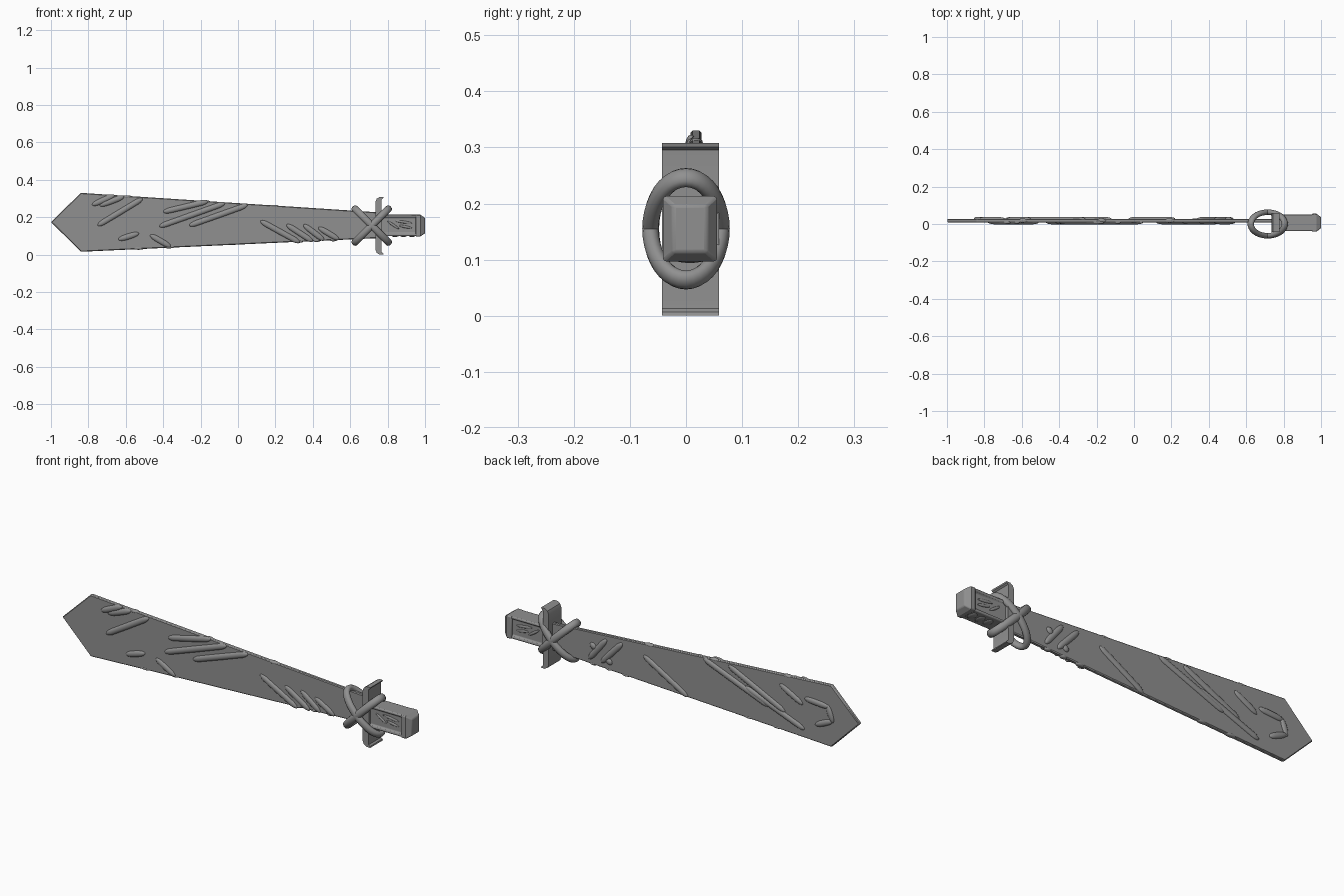
import bpy, bmesh, math
from mathutils import Vector, Matrix

if "Cube" in bpy.data.objects:
    bpy.data.objects.remove(bpy.data.objects["Cube"])

MID_Y = 0.018   # middle plane of the blade
GREY = bpy.data.materials.new("dark_grey")
GREY.diffuse_color = (0.28, 0.28, 0.28, 1)
GREY.use_nodes = True
GREY.node_tree.nodes["Principled BSDF"].inputs["Base Color"].default_value = GREY.diffuse_color


def finish(name, bm, angle=35, bevel=0, segments=2):
    bmesh.ops.recalc_face_normals(bm, faces=bm.faces)
    me = bpy.data.meshes.new(name)
    bm.to_mesh(me)
    bm.free()
    me.materials.append(GREY)
    ob = bpy.data.objects.new(name, me)
    bpy.context.collection.objects.link(ob)
    if bevel:
        m = ob.modifiers.new("bevel", 'BEVEL')
        m.width, m.segments, m.limit_method = bevel, segments, 'ANGLE'
    bpy.context.view_layer.objects.active = ob
    ob.select_set(True)
    bpy.ops.object.shade_smooth_by_angle(angle=math.radians(angle))
    ob.select_set(False)
    return ob


def slab(name, outline, y0, y1, bevel=0, segments=2):
    """Outline in x,z extruded along y."""
    bm = bmesh.new()
    face = bm.faces.new([bm.verts.new((x, y0, z)) for x, z in outline])
    ext = bmesh.ops.extrude_face_region(bm, geom=[face])
    bmesh.ops.translate(bm, vec=(0, y1 - y0, 0),
                        verts=[v for v in ext['geom'] if isinstance(v, bmesh.types.BMVert)])
    return finish(name, bm, 30, bevel, segments)


def add_ridge(bm, a, b, y, r, depth):
    """Soft ridge with tapered ends from a to b (x,z), lying on the plane y."""
    a, b = Vector((a[0], y, a[1])), Vector((b[0], y, b[1]))
    d = b - a
    new = bmesh.ops.create_uvsphere(bm, u_segments=14, v_segments=12, radius=1)['verts']
    taper = min(0.045, d.length / 2)
    half = d.length / 2 - taper
    for v in new:
        shift = half * max(-1, min(1, v.co.z * 4))
        v.co = Vector((v.co.x * r, v.co.y * depth, v.co.z * taper + shift))
    zax = d.normalized()
    yax = Vector((0, 1, 0))
    rot = Matrix((yax.cross(zax), yax, zax)).transposed().to_4x4()
    bmesh.ops.transform(bm, matrix=Matrix.Translation((a + b) / 2) @ rot, verts=new)


def ridges(name, lines, y, r, depth):
    bm = bmesh.new()
    for x0, z0, x1, z1 in lines:
        add_ridge(bm, (x0, z0), (x1, z1), y, r, depth)
    return finish(name, bm, 60)


# Blade
slab("blade", [(-1, 0.174), (-0.84, 0.33), (0.75, 0.226), (0.75, 0.088), (-0.84, 0.015)],
     MID_Y - 0.010, MID_Y + 0.010, 0.004, 1)

# Raised diagonal grain on both faces of the blade
ridges("front_grain", [
    (-0.78, 0.265, -0.66, 0.318), (-0.74, 0.262, -0.61, 0.31), (-0.75, 0.155, -0.51, 0.30),
    (-0.40, 0.228, -0.16, 0.285), (-0.42, 0.15, -0.07, 0.275), (-0.26, 0.155, 0.05, 0.265),
    (-0.64, 0.08, -0.53, 0.114), (-0.47, 0.105, -0.36, 0.042), (0.12, 0.18, 0.33, 0.064),
    (0.26, 0.16, 0.40, 0.07), (0.35, 0.16, 0.46, 0.076), (0.43, 0.145, 0.54, 0.08),
], MID_Y - 0.009, 0.0155, 0.011)
ridges("back_grain", [
    (0.22, 0.20, -0.03, 0.055), (-0.12, 0.275, -0.49, 0.13), (-0.26, 0.278, -0.58, 0.125),
    (-0.35, 0.195, -0.69, 0.065), (-0.55, 0.26, -0.68, 0.19), (-0.69, 0.225, -0.83, 0.215),
    (-0.82, 0.225, -0.85, 0.14), (-0.75, 0.105, -0.85, 0.15),
    (0.53, 0.10, 0.43, 0.225), (0.46, 0.10, 0.34, 0.23),
    (0.52, 0.185, 0.49, 0.16), (0.43, 0.13, 0.40, 0.105),
], MID_Y + 0.009, 0.0155, 0.011)

# Small knots along the blade edges
ridges("edge_knots", [
    (-0.62, 0.308, -0.57, 0.31), (-0.20, 0.283, -0.15, 0.283), (0.16, 0.259, 0.22, 0.258),
    (-0.57, 0.034, -0.50, 0.033), (-0.40, 0.041, -0.34, 0.041), (0.30, 0.070, 0.35, 0.071),
    (0.40, 0.075, 0.44, 0.075), (0.49, 0.078, 0.53, 0.079),
], MID_Y, 0.008, 0.012)

# Two oval cords crossing over the blade and guard
for name, sign in (("cord_a", 1), ("cord_b", -1)):
    centre = Vector((0.715, 0.0, 0.155))
    along = Vector((sign, 0, 1)).normalized()
    normal = Vector((1, 0, -sign)).normalized()
    n, k = 40, 12
    bm = bmesh.new()
    loops = []
    for i in range(n):
        t = math.tau * i / n
        p = centre + along * (0.129 * math.cos(t)) + Vector((0, 0.063 * math.sin(t), 0))
        out = (along * (0.063 * math.cos(t)) + Vector((0, 0.129 * math.sin(t), 0))).normalized()
        loops.append([bm.verts.new(p + 0.015 * out * math.cos(u) + 0.019 * normal * math.sin(u))
                      for u in (math.tau * j / k for j in range(k))])
    for i in range(n):
        a, b = loops[i], loops[(i + 1) % n]
        for j in range(k):
            bm.faces.new((a[j], a[(j + 1) % k], b[(j + 1) % k], b[j]))
    finish(name, bm, 60)

# Crossguard plate with hooked ends
half = [(0.735, 0.0), (0.735, 0.128), (0.742, 0.145), (0.757, 0.154), (0.778, 0.154),
        (0.776, 0.147), (0.768, 0.141), (0.767, 0.125), (0.770, 0.0)]
profile = [(x, 0.154 + z) for x, z in half] + [(x, 0.154 - z) for x, z in half[-2:0:-1]]
slab("crossguard", profile, -0.043, 0.059)

# Handle with recessed side panels
bm = bmesh.new()
bmesh.ops.create_cube(bm, size=1)
bmesh.ops.transform(bm, matrix=Matrix.Translation((0.86, 0.007, 0.156))
                    @ Matrix.Diagonal((0.22, 0.09, 0.114, 1)), verts=bm.verts)
bm.normal_update()
for face in [f for f in bm.faces if abs(f.normal.y) > 0.9]:
    bmesh.ops.inset_region(bm, faces=[face], thickness=0.018)
    bmesh.ops.inset_region(bm, faces=[face], thickness=0.004, depth=-0.01)
finish("handle", bm, 30, 0.005, 2)

# Thin carved strips inside the panels
for name, y in (("front_carving", -0.028), ("back_carving", 0.042)):
    ridges(name, [(0.80, 0.178, 0.86, 0.138), (0.84, 0.18, 0.93, 0.168),
                  (0.86, 0.155, 0.93, 0.142)], y, 0.007, 0.005)

# Finger bumps under the grip
bm = bmesh.new()
for x in (0.84, 0.885, 0.93):
    new = bmesh.ops.create_uvsphere(bm, u_segments=12, v_segments=8, radius=1)['verts']
    bmesh.ops.transform(bm, matrix=Matrix.Translation((x, 0.007, 0.102))
                        @ Matrix.Diagonal((0.02, 0.03, 0.008, 1)), verts=new)
finish("grip_bumps", bm, 60)

# Chamfered pommel
bm = bmesh.new()
bmesh.ops.create_cube(bm, size=1)
bmesh.ops.transform(bm, matrix=Matrix.Translation((0.975, 0.007, 0.155))
                    @ Matrix.Diagonal((0.05, 0.096, 0.116, 1)), verts=bm.verts)
for v in bm.verts:
    if v.co.x > 0.99:
        v.co.x = 0.975
end = max(bm.faces, key=lambda f: f.calc_center_median().x)
top = bmesh.ops.extrude_face_region(bm, geom=[end])
for v in [g for g in top['geom'] if isinstance(g, bmesh.types.BMVert)]:
    v.co = Vector((1.0, 0.007 + (v.co.y - 0.007) * 0.62, 0.155 + (v.co.z - 0.155) * 0.72))
finish("pommel", bm, 30, 0.005, 2)
